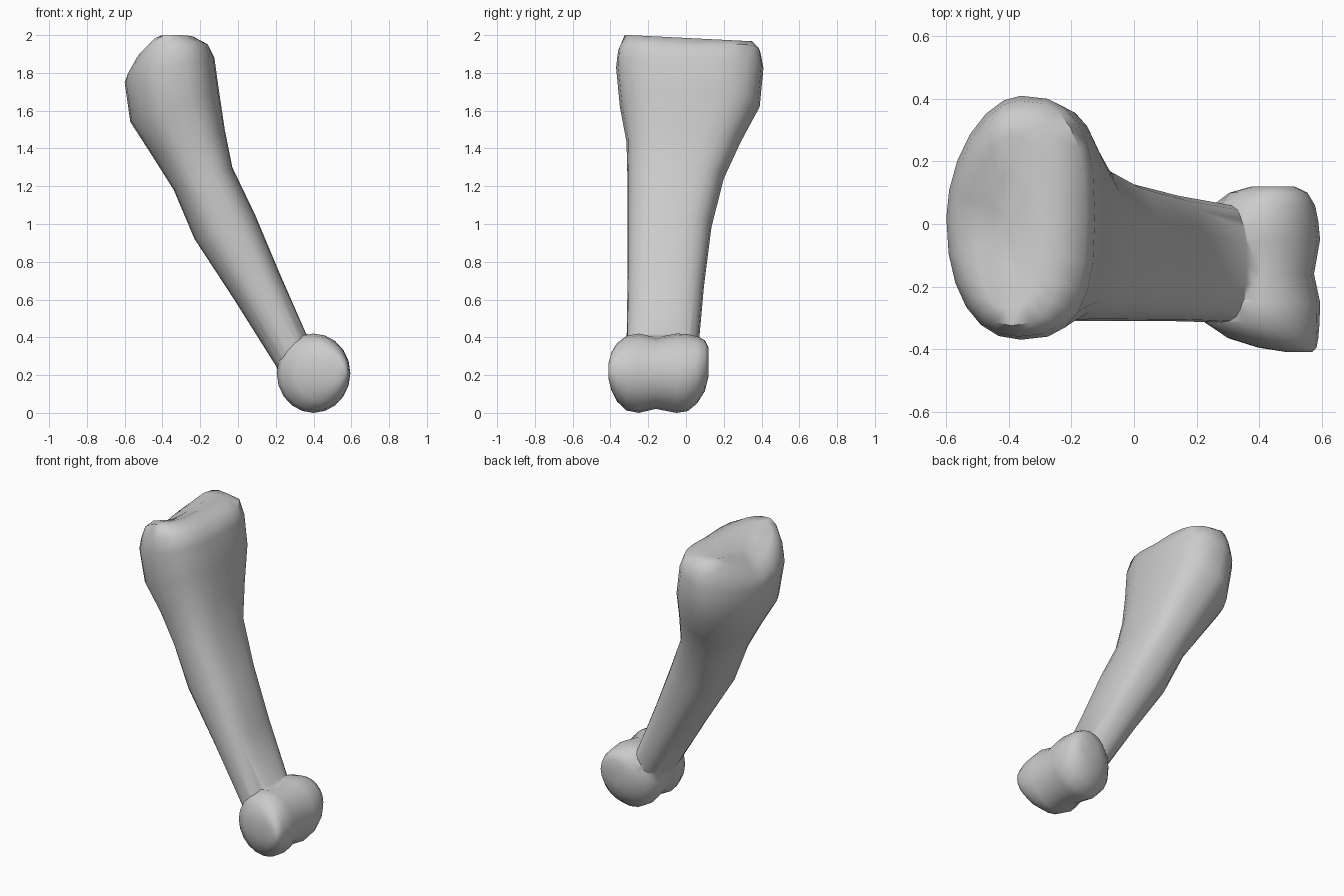
import bpy, bmesh, math

if "Cube" in bpy.data.objects:
    bpy.data.objects.remove(bpy.data.objects["Cube"])


def power(v, e):
    return math.copysign(abs(v) ** e, v)


def loft(name, rings):
    """Skin a list of equal-length closed rings and cap both ends."""
    bm = bmesh.new()
    rows = [[bm.verts.new(p) for p in ring] for ring in rings]
    n = len(rows[0])
    for a, b in zip(rows, rows[1:]):
        for i in range(n):
            j = (i + 1) % n
            bm.faces.new((a[i], a[j], b[j], b[i]))
    for row in (rows[0], rows[-1]):
        cap = bm.faces.new(row)
        bmesh.ops.poke(bm, faces=[cap])
    bmesh.ops.recalc_face_normals(bm, faces=bm.faces)
    mesh = bpy.data.meshes.new(name)
    bm.to_mesh(mesh)
    bm.free()
    ob = bpy.data.objects.new(name, mesh)
    bpy.context.collection.objects.link(ob)
    return ob


def shaft_ring(lx, lz, rx, rz, y0, y1, lift=0.0, back=0.92, right=0.74, n=24):
    """Tilted rounded section; exponents set how round each corner is."""
    pts = []
    for i in range(n):
        t = 2 * math.pi * i / n
        c, s = math.cos(t), math.sin(t)
        if c < 0:
            e = back if s > 0 else 0.9
        else:
            e = right if s > 0 else 0.74
        up = lift * (1.25 * abs(s) if s < 0 else abs(s))
        c, s = power(c, e), power(s, e)
        u = (1 + c) / 2
        y = (y0 + y1) / 2 + (y1 - y0) / 2 * s
        z = min(1.985 - 0.05 * y, lz + (rz - lz) * u + up)
        pts.append((lx + (rx - lx) * u, y, z))
    return pts


# Shaft, flared head and shallow sloping joint face
shaft = [
    (.34, .08, .48, .33, -.27, .03),
    (.275, .09, .45, .375, -.30, .05),
    (.20, .25, .36, .42, -.315, .065),
    (-.02, .60, .22, .74, -.31, .095),
    (-.23, .92, .09, 1.05, -.31, .135),
    (-.34, 1.18, -.03, 1.30, -.31, .20, 0, .98, .70),
    (-.46, 1.37, -.07, 1.50, -.315, .29, 0, 1.05, .66),
    (-.57, 1.54, -.10, 1.70, -.35, .39, 0, 1.1, .68),
    (-.60, 1.75, -.125, 1.88, -.37, .41, .01, 1.1),
    (-.585, 1.79, -.155, 1.94, -.36, .395, .04, 1.1),
    (-.555, 1.825, -.23, 1.985, -.325, .35, .075, 1.1),
    (-.51, 1.855, -.30, 1.985, -.27, .28, .07, 1.05),
    (-.45, 1.90, -.36, 1.955, -.14, .15, .015, 1),
]
bone = loft("finger_bone", [shaft_ring(*r) for r in shaft])

# Lower double knuckle with a central groove: y, scale, x shift, z shift
knuckle = [(-.41, .20, .13, .01), (-.395, .48, .09, .01), (-.365, .74, .045, .005),
           (-.315, .94, .01, 0), (-.25, 1, 0, 0), (-.16, .90, 0, 0), (-.05, 1, 0, 0),
           (.01, .97, 0, .003), (.06, .84, .015, .018), (.10, .64, .03, .04),
           (.12, .35, .045, .06)]
rings = []
for y, k, dx, dz in knuckle:
    rings.append([(.40 + dx + .195 * k * math.cos(math.pi * i / 10), y,
                   .21 + dz + .21 * k * math.sin(math.pi * i / 10))
                  for i in range(20)])
lower = loft("lower_knuckle", rings)

# Fuse the knuckle to the shaft
mod = bone.modifiers.new("fuse", 'BOOLEAN')
mod.operation = 'UNION'
mod.solver = 'EXACT'
mod.object = lower
bpy.context.view_layer.objects.active = bone
bone.select_set(True)
bpy.ops.object.modifier_apply(modifier=mod.name)
bpy.data.objects.remove(lower)
bpy.ops.object.shade_smooth_by_angle(angle=math.radians(50))
